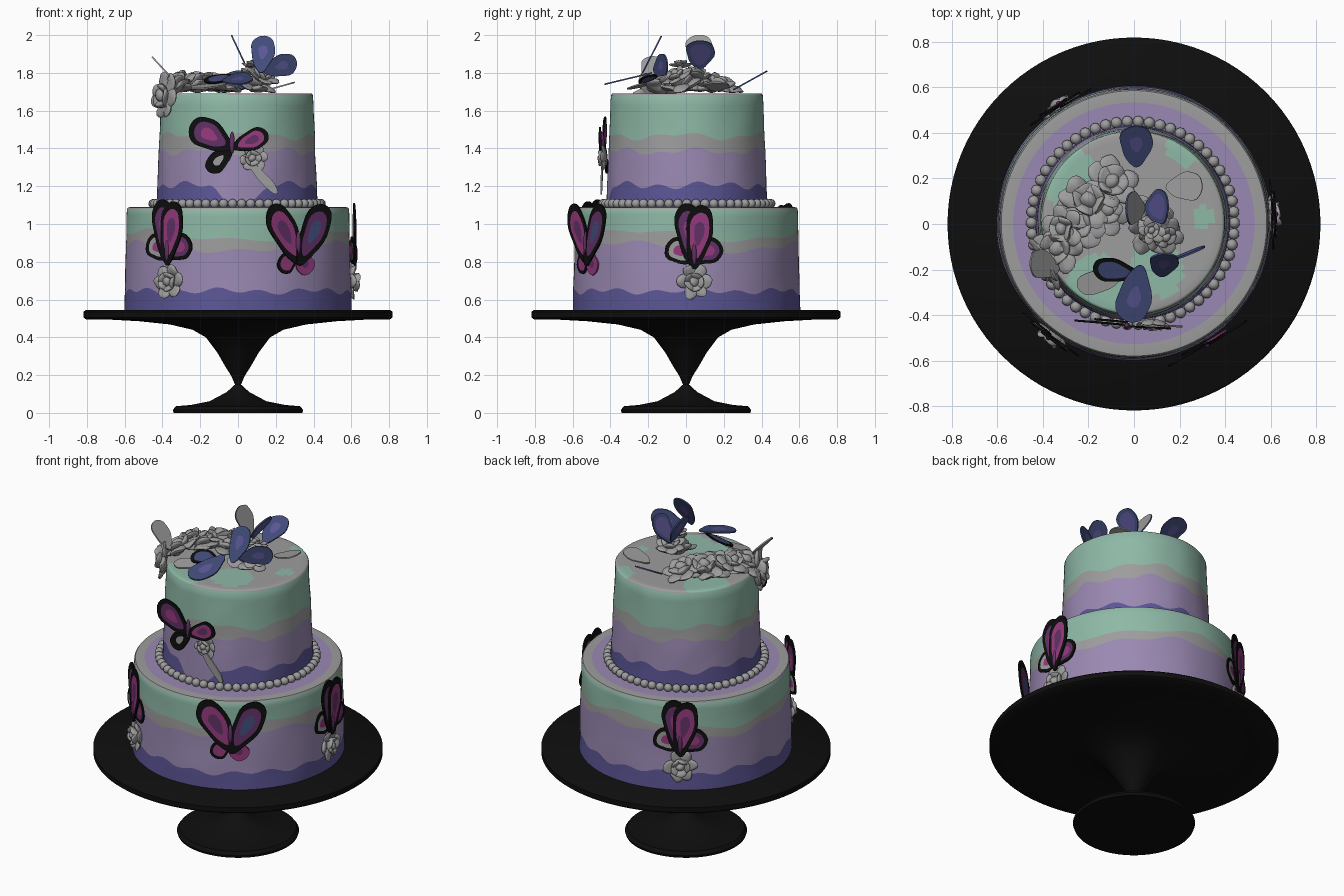
import bpy, bmesh, math, random
from mathutils import Vector, Matrix, noise

if "Cube" in bpy.data.objects:
    bpy.data.objects.remove(bpy.data.objects["Cube"])

random.seed(4)
sin, cos, pi, rad = math.sin, math.cos, math.pi, math.radians

# Flat colours (sRGB values turned into linear)
COLOURS = {"mint": (142, 184, 166), "lilac": (154, 137, 178), "pale_grey": (158, 157, 157),
           "indigo": (92, 86, 150), "black": (14, 14, 14), "magenta": (150, 58, 125),
           "plum": (98, 48, 102), "slate_blue": (66, 76, 122)}
NAMES = list(COLOURS)
MINT, LILAC, GREY, INDIGO, BLACK, MAGENTA, PLUM, SLATE = range(8)
MATS = []
for key, rgb in COLOURS.items():
    m = bpy.data.materials.new(key)
    m.diffuse_color = [((c / 255 + 0.055) / 1.055) ** 2.4 if c > 10 else c / 3295 for c in rgb] + [1]
    m.use_nodes = True
    m.node_tree.nodes["Principled BSDF"].inputs["Base Color"].default_value = m.diffuse_color
    MATS.append(m)


def finish(bm, name, angle=40):
    bmesh.ops.remove_doubles(bm, verts=bm.verts, dist=1e-5)
    bmesh.ops.recalc_face_normals(bm, faces=bm.faces)
    me = bpy.data.meshes.new(name)
    for m in MATS:
        me.materials.append(m)
    bm.to_mesh(me)
    bm.free()
    ob = bpy.data.objects.new(name, me)
    bpy.context.collection.objects.link(ob)
    bpy.ops.object.select_all(action='DESELECT')
    ob.select_set(True)
    bpy.context.view_layer.objects.active = ob
    bpy.ops.object.shade_smooth_by_angle(angle=rad(angle))
    return ob


def revolve(name, rings, colour, centre=(0, 0), n=144):
    """rings: functions of angle giving (radius, height); colour(ring, x, y)."""
    bm = bmesh.new()
    grid = []
    for ring in rings:
        row = []
        for j in range(n):
            a = 2 * pi * j / n
            r, z = ring(a)
            row.append(bm.verts.new((centre[0] + r * cos(a), centre[1] + r * sin(a), z)))
        grid.append(row)
    for i in range(len(rings) - 1):
        for j in range(n):
            k = (j + 1) % n
            f = bm.faces.new((grid[i][j], grid[i][k], grid[i + 1][k], grid[i + 1][j]))
            c = f.calc_center_median()
            f.material_index = colour(i, c.x, c.y)
    return finish(bm, name)


# Cake stand
PROFILE = [(0, 0), (.34, 0), (.345, .015), (.33, .035), (.25, .042), (.15, .062), (.06, .11),
           (.016, .15), (.035, .195), (.07, .25), (.11, .32), (.17, .4), (.24, .44), (.36, .468),
           (.52, .485), (.7, .495), (.805, .495), (.818, .505), (.818, .535), (.805, .545), (0, .545)]
revolve("cake_stand", [lambda a, p=p: p for p in PROFILE], lambda i, x, y: BLACK, n=96)


def tier(name, r0, r1, bounds, cap, cap_colour, centre, sub=4):
    """Iced tier: wavy painted bands on the side, then a coloured top."""
    z0, z1 = bounds[0](0), bounds[-1](0)
    rings = []

    def side(a, lo, hi, t):
        z = lo(a) * (1 - t) + hi(a) * t
        r = r0 + (r1 - r0) * (z - z0) / (z1 - z0)
        lump = noise.noise(Vector((cos(a) * 3, sin(a) * 3, z * 7)))
        return r + 0.004 * lump, z
    for lo, hi in zip(bounds, bounds[1:]):
        for s in range(sub):
            rings.append(lambda a, lo=lo, hi=hi, t=s / sub: side(a, lo, hi, t))
    rings.append(lambda a: (r1, z1))
    nside = len(rings) - 1
    rings.append(lambda a: (r1 - .006, z1 + .008))
    rings += [lambda a, r=r: (r, z1 + .01) for r in cap]
    bands = (INDIGO, LILAC, GREY, MINT)
    revolve(name, rings, lambda i, x, y: bands[i // sub] if i < nside else cap_colour(x, y), centre)


tier("lower_tier", .602, .588,
     [lambda a: .543,
      lambda a: .645 + .012 * sin(17 * a) + .008 * sin(7 * a + 1),
      lambda a: .88 + .025 * sin(3 * a + 3.4) + .012 * sin(11 * a),
      lambda a: .94 + .028 * sin(3 * a + 3.0) + .012 * sin(8 * a + 2),
      lambda a: 1.08],
     [.56, .53, .5, .4, .2, 0],
     lambda x, y: GREY if math.hypot(x, y) > .53 else LILAC, (0, .003))

PATCHES = [(-.28, .2, .13), (.22, .33, .08), (-.15, -.28, .15), (.3, .03, .05), (.1, -.2, .12)]
tier("upper_tier", .427, .402,
     [lambda a: 1.085,
      lambda a: 1.205 + .014 * sin(13 * a) + .01 * sin(5 * a)
      - .095 * math.exp(-((((a - rad(272)) / rad(17))) ** 4)),
      lambda a: 1.385 + .014 * sin(6 * a + 1) + .01 * sin(13 * a),
      lambda a: 1.465 + .014 * sin(5 * a + 2) + .01 * sin(11 * a),
      lambda a: 1.682],
     [.39 - .03 * k for k in range(14)],
     lambda x, y: MINT if any(math.hypot(x - px, y - py) < pr for px, py, pr in PATCHES) else GREY,
     (-.005, .005))

# Piped bead border between the tiers
bm = bmesh.new()
for k in range(58):
    a = 2 * pi * k / 58
    bmesh.ops.create_icosphere(bm, subdivisions=2, radius=.025, matrix=Matrix.Translation(
        (-.005 + .445 * cos(a), .005 + .445 * sin(a), 1.108)))
for f in bm.faces:
    f.material_index = GREY
finish(bm, "bead_border", 60)


def wing(name, root, tip, side, width, cols=(BLACK, SLATE, INDIGO), back=None, n=28):
    """Thin teardrop plate with a painted rim, middle and core."""
    root, tip = Vector(root), Vector(tip)
    u = tip - root
    v = Vector(side)
    v = (v - u * v.dot(u) / u.dot(u)).normalized()
    w = u.cross(v).normalized()
    bm = bmesh.new()
    layers = []
    for off in (.004, -.004):
        rows = []
        for s in (1, .72, .38, 0):
            row = []
            for j in range(n):
                t = 2 * pi * j / n
                p = .5 - .5 * cos(t)
                q = sin(t) * (.5 + .6 * p) * (1 + .05 * sin(5 * t)) * width / 2
                row.append(bm.verts.new(root + u * (.58 + (p - .58) * s) + v * q * s + w * off))
            rows.append(row)
        layers.append(rows)
    for li, rows in enumerate(layers):
        for i in range(3):
            for j in range(n):
                k = (j + 1) % n
                f = bm.faces.new((rows[i][j], rows[i][k], rows[i + 1][k], rows[i + 1][j]))
                f.material_index = back if li and back is not None else cols[i]
    a, b = layers[0][0], layers[1][0]
    for j in range(n):
        k = (j + 1) % n
        f = bm.faces.new((a[j], a[k], b[k], b[j]))
        f.material_index = cols[0]
    bmesh.ops.remove_doubles(bm, verts=bm.verts, dist=1e-5)
    bmesh.ops.dissolve_degenerate(bm, edges=bm.edges, dist=1e-6)
    return finish(bm, name)


def flower(name, centre, normal, size, petals=6):
    """Crumpled sugar flower: two rings of petals around a ball."""
    bm = bmesh.new()
    base = Matrix.Translation(centre) @ Vector(normal).to_track_quat('Z', 'Y').to_matrix().to_4x4()
    for count, dist, length, tilt, lift in ((petals, .55, .5, 15, 0), (petals - 1, .3, .36, 48, .16)):
        for k in range(count):
            turn = Matrix.Rotation(2 * pi * k / count + random.uniform(-.25, .25), 4, 'Z')
            lean = Matrix.Rotation(-rad(tilt + random.uniform(-12, 12)), 4, 'Y')
            m = base @ turn @ Matrix.Translation((dist * size, 0, lift * size)) @ lean \
                @ Matrix.Diagonal((length * size, .4 * size, .13 * size, 1))
            bmesh.ops.create_uvsphere(bm, u_segments=14, v_segments=8, radius=1, matrix=m)
    bmesh.ops.create_icosphere(bm, subdivisions=2, radius=.28 * size,
                               matrix=base @ Matrix.Translation((0, 0, .2 * size)))
    for vert in bm.verts:
        vert.co += noise.noise_vector(vert.co * 18) * size * .1
    for f in bm.faces:
        f.material_index = GREY
    finish(bm, name, 60)


# Sugar flowers on the top
UP = (0, 0, 1)
TOP = [(-.38, -.17, 1.68, (-.85, -.4, .1), .125), (-.33, -.1, 1.73, (-.5, -.2, 1), .12),
       (-.25, 0, 1.73, (-.2, .1, 1), .13), (-.2, .1, 1.74, (0, .3, 1), .13),
       (-.1, .18, 1.73, (.2, .3, 1), .12), (-.12, .06, 1.73, (.2, 0, 1), .11),
       (-.31, -.02, 1.76, (-.4, 0, 1), .1), (.08, -.02, 1.74, (.3, -.3, 1), .12),
       (.07, .05, 1.79, (0, .2, 1), .09), (.13, -.05, 1.78, (.4, -.4, 1), .09),
       (.08, -.03, 1.84, UP, .06)]
for i, (x, y, z, nrm, size) in enumerate(TOP):
    flower(f"top_flower_{i + 1}", (x, y, z), nrm, size)

# Blue butterflies and loose pale wings on the top
X, Y = (1, 0, 0), (0, 1, 0)
BLUE, BLUE2 = (SLATE, SLATE, INDIGO), (BLACK, SLATE, SLATE)
PALE = (GREY, GREY, GREY)
wing("middle_left_wing", (.045, .07, 1.83), (-.035, .07, 2.0), Y, .17, BLUE, GREY)
wing("middle_right_wing", (.05, .07, 1.82), (.15, .08, 1.97), Y, .18, (SLATE, INDIGO, INDIGO))
wing("front_upright_wing", (.12, -.23, 1.8), (.14, -.13, 1.995), X, .15, BLUE)
wing("front_right_wing", (.13, -.17, 1.81), (.31, -.1, 1.86), (0, -.1, 1), .14, BLUE)
wing("front_flat_wing", (.03, -.18, 1.8), (-.02, -.43, 1.74), X, .18, BLUE)
wing("front_left_wing", (.02, -.22, 1.78), (-.18, -.19, 1.76), (0, 1, .4), .13, BLUE2)
wing("pale_front_wing", (-.06, -.24, 1.74), (-.25, -.27, 1.72), (0, 1, .2), .12, PALE)
wing("back_wing", (.01, .25, 1.71), (.01, .43, 1.81), X, .17, BLUE)
wing("pale_right_wing", (.14, .16, 1.705), (.3, .17, 1.75), Y, .15, PALE)
wing("pale_left_wing", (-.33, -.2, 1.75), (-.455, -.16, 1.885), Y, .15, PALE)


def side_butterfly(name, angle, radius, root_z, wings, flower_at=None):
    """Wings given as (start across, start up, tip across, tip up, width, colours) on the tier side."""
    a = rad(angle)
    out, tan = Vector((cos(a), sin(a), 0)), Vector((-sin(a), cos(a), 0))

    def place(s, h, d=0.0):
        return out * (radius + d) + tan * s + Vector((0, 0, root_z + h))
    for i, (s0, h0, s1, h1, width, cols) in enumerate(wings):
        p, q = place(s0, h0, .006 * i), place(s1, h1, .006 * i - .004)
        wing(f"{name}_wing_{i + 1}", p, q, (q - p).cross(out), width, cols)
    bm = bmesh.new()
    m = Matrix.Translation(place(0, .02, .015)) @ Matrix.Diagonal((.014, .014, .06, 1))
    bmesh.ops.create_uvsphere(bm, u_segments=12, v_segments=8, radius=1, matrix=m)
    for f in bm.faces:
        f.material_index = PLUM
    finish(bm, name + "_body", 60)
    if flower_at:
        s, h, size = flower_at
        flower(name + "_flower", place(s, h, -.005), out, size)


PINK, DARK = (BLACK, MAGENTA, PLUM), (BLACK, PLUM, MAGENTA)
# Closed butterflies with a flower beneath, around the lower tier
CLOSED = [(0, -.02, -.14, .08, .16, (BLACK, GREY, MAGENTA)), (0, -.02, .14, .08, .16, DARK),
          (0, -.06, -.045, .29, .17, DARK), (0, -.06, .045, .28, .17, PINK)]
for nm, ang, shift in (("right", 4, 0), ("back", 122, 0), ("left", 233, .02)):
    side_butterfly(nm + "_butterfly", ang, .606, .82 + shift, CLOSED, (0, -.125 - shift, .095))
# Open butterfly on the front right
side_butterfly("front_butterfly", -59, .604, .88,
               [(0, -.02, -.1, -.13, .12, (BLACK, MAGENTA, MAGENTA)),
                (0, -.02, .08, -.14, .13, (MAGENTA, MAGENTA, PLUM)),
                (.02, -.1, -.16, .22, .19, PINK), (0, -.1, .17, .22, .19, (BLACK, PLUM, SLATE))])
# Spread butterfly on the upper tier with a trailing pale spray
side_butterfly("upper_butterfly", -94, .432, 1.41,
               [(0, 0, -.13, -.13, .12, (BLACK, BLACK, GREY)), (.06, -.05, .24, -.25, .06, PALE),
                (0, -.01, -.22, .12, .19, DARK), (0, -.01, .19, .07, .13, PINK)],
               (.11, -.06, .075))
